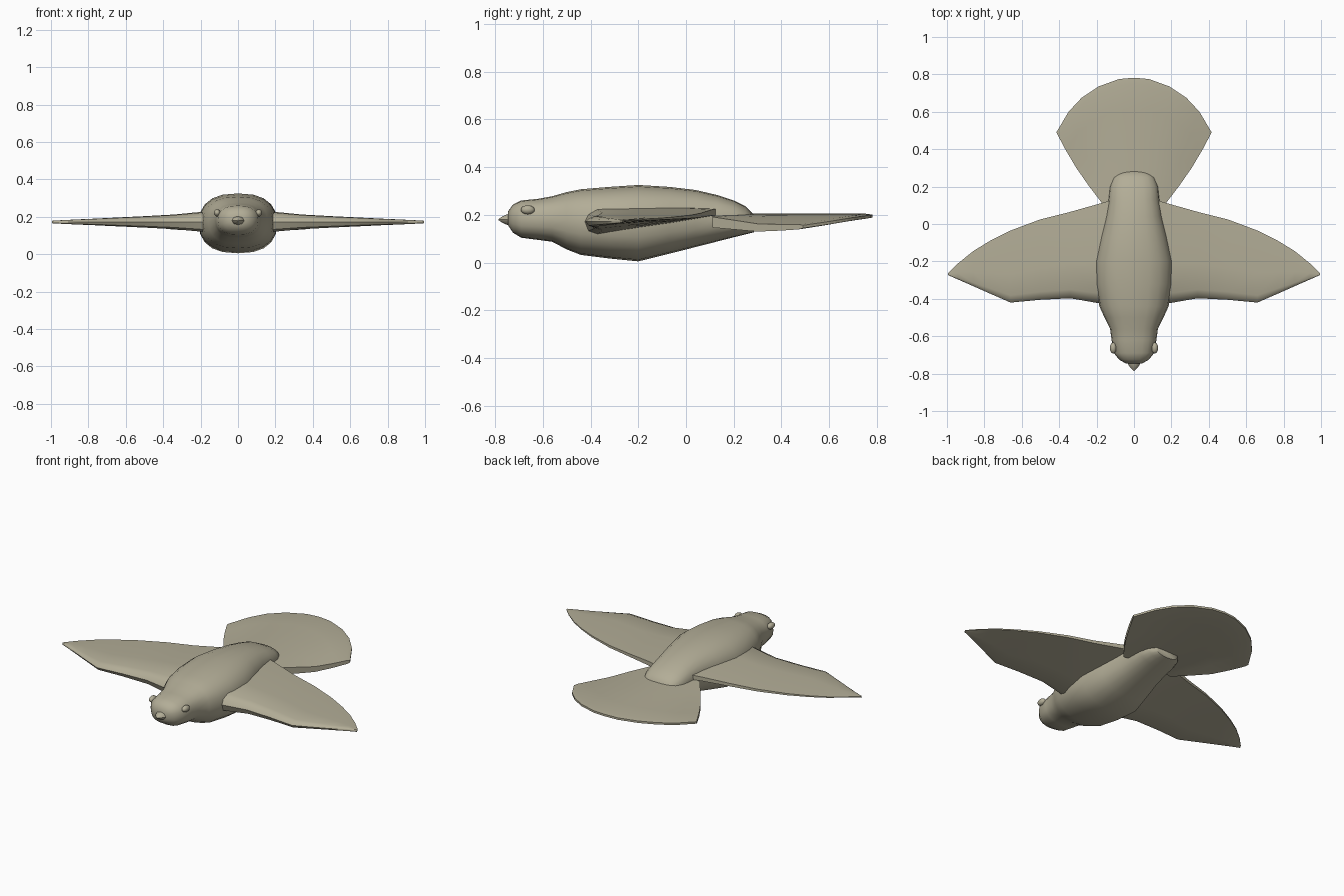
import bpy, bmesh, math
from mathutils import Vector

if "Cube" in bpy.data.objects:
    bpy.data.objects.remove(bpy.data.objects["Cube"])

mat = bpy.data.materials.new("khaki")
mat.diffuse_color = (0.45, 0.42, 0.31, 1)
mat.use_nodes = True
mat.node_tree.nodes["Principled BSDF"].inputs["Base Color"].default_value = mat.diffuse_color


def finish(ob, angle=40):
    ob.data.materials.append(mat)
    bpy.ops.object.select_all(action='DESELECT')
    ob.select_set(True)
    bpy.context.view_layer.objects.active = ob
    bpy.ops.object.shade_smooth_by_angle(angle=math.radians(angle))


def loft(name, rings, mirror=False, angle=40):
    """Skin a list of equal-length closed rings and cap both ends."""
    bm = bmesh.new()
    rows = [[bm.verts.new(p) for p in r] for r in rings]
    n = len(rows[0])
    for a, b in zip(rows, rows[1:]):
        for i in range(n):
            j = (i + 1) % n
            bm.faces.new((a[i], a[j], b[j], b[i]))
    bm.faces.new(rows[0])
    bm.faces.new(rows[-1])
    bmesh.ops.recalc_face_normals(bm, faces=bm.faces)
    me = bpy.data.meshes.new(name)
    bm.to_mesh(me)
    bm.free()
    ob = bpy.data.objects.new(name, me)
    bpy.context.collection.objects.link(ob)
    if mirror:
        ob.modifiers.new("mirror", 'MIRROR').use_mirror_merge = False
    finish(ob, angle)
    return ob


def power(v, e):
    return math.copysign(abs(v) ** e, v)


# Body and head: y, half width, bottom z, top z
sections = [(-0.745, 0.045, 0.155, 0.215), (-0.725, 0.08, 0.125, 0.243),
            (-0.69, 0.108, 0.104, 0.26), (-0.62, 0.12, 0.095, 0.267),
            (-0.56, 0.128, 0.087, 0.278), (-0.50, 0.158, 0.055, 0.295),
            (-0.44, 0.185, 0.032, 0.307), (-0.32, 0.207, 0.017, 0.317),
            (-0.20, 0.21, 0.005, 0.325), (-0.07, 0.18, 0.037, 0.317),
            (0.04, 0.152, 0.065, 0.304), (0.13, 0.137, 0.088, 0.283),
            (0.20, 0.13, 0.106, 0.26), (0.25, 0.11, 0.118, 0.235),
            (0.285, 0.075, 0.127, 0.20)]
rings = []
for y, w, lo, hi in sections:
    ring = []
    for k in range(20):
        t = 2 * math.pi * k / 20
        ring.append((w * power(math.cos(t), 0.8), y,
                     (lo + hi) / 2 + (hi - lo) / 2 * power(math.sin(t), 0.85)))
    rings.append(ring)
loft("body", rings, angle=50)

# Wings: x, leading y, trailing y, thickness factor
stations = [(0.08, -0.42, 0.14, 1.1), (0.18, -0.425, 0.11, 1.0),
            (0.34, -0.397, 0.065, 0.72), (0.50, -0.405, 0.025, 0.56),
            (0.66, -0.42, -0.035, 0.42), (0.77, -0.372, -0.09, 0.32),
            (0.86, -0.332, -0.145, 0.25), (0.94, -0.297, -0.21, 0.18),
            (0.995, -0.273, -0.265, 0.12)]
airfoil = [(0, 0.0), (0.03, 0.03), (0.1, 0.052), (0.4, 0.056), (0.75, 0.056),
           (1, 0.05), (1, 0.025), (0.7, -0.003), (0.35, -0.032),
           (0.1, -0.053), (0.03, -0.04)]
rings = [[(x, le + (te - le) * c, 0.172 + h * f) for c, h in airfoil]
         for x, le, te, f in stations]
loft("wing", rings, mirror=True)

# Fanned tail: half of the rounded rim, centre to corner
rim = [(0, 0.782), (0.08, 0.775), (0.19, 0.735), (0.28, 0.675),
       (0.35, 0.60), (0.415, 0.49)]
rim = [(-x, y) for x, y in rim[:0:-1]] + rim
rings = []
for i, (rx, ry) in enumerate(rim):
    u = i / 5 - 1
    top, bottom = [], []
    for s in (0, 0.25, 0.5, 0.75, 0.95, 1):
        bulge = 0.016 * math.sin(math.pi * s) * u
        x = 0.17 * u * (1 - s) + rx * s + bulge
        y = 0.11 * (1 - s) + ry * s
        z = 0.205 - 0.045 * abs(u) ** 2 * min(1, 0.3 + s * 1.3)
        thick = 0.045 - 0.025 * s
        if s == 1:
            z, thick = z - 0.004, 0.012
        top.append((x, y, z))
        bottom.append((x, y, z - thick))
    rings.append(top + bottom[::-1])
loft("tail", rings)

# Beak
beak = [(-0.73, 0.036, 0.026), (-0.75, 0.032, 0.022), (-0.77, 0.018, 0.013),
        (-0.785, 0.003, 0.003)]
rings = [[(w * math.cos(k * math.pi / 4), y,
           0.18 + h * math.sin(k * math.pi / 4)) for k in range(8)]
         for y, w, h in beak]
loft("beak", rings)

# Eyes
for side, label in ((1, "left"), (-1, "right")):
    bpy.ops.mesh.primitive_uv_sphere_add(segments=16, ring_count=10, radius=1,
                                         location=(side * 0.111, -0.663, 0.221))
    eye = bpy.context.object
    eye.name = label + "_eye"
    eye.scale = (0.018, 0.029, 0.019)
    finish(eye, 60)
